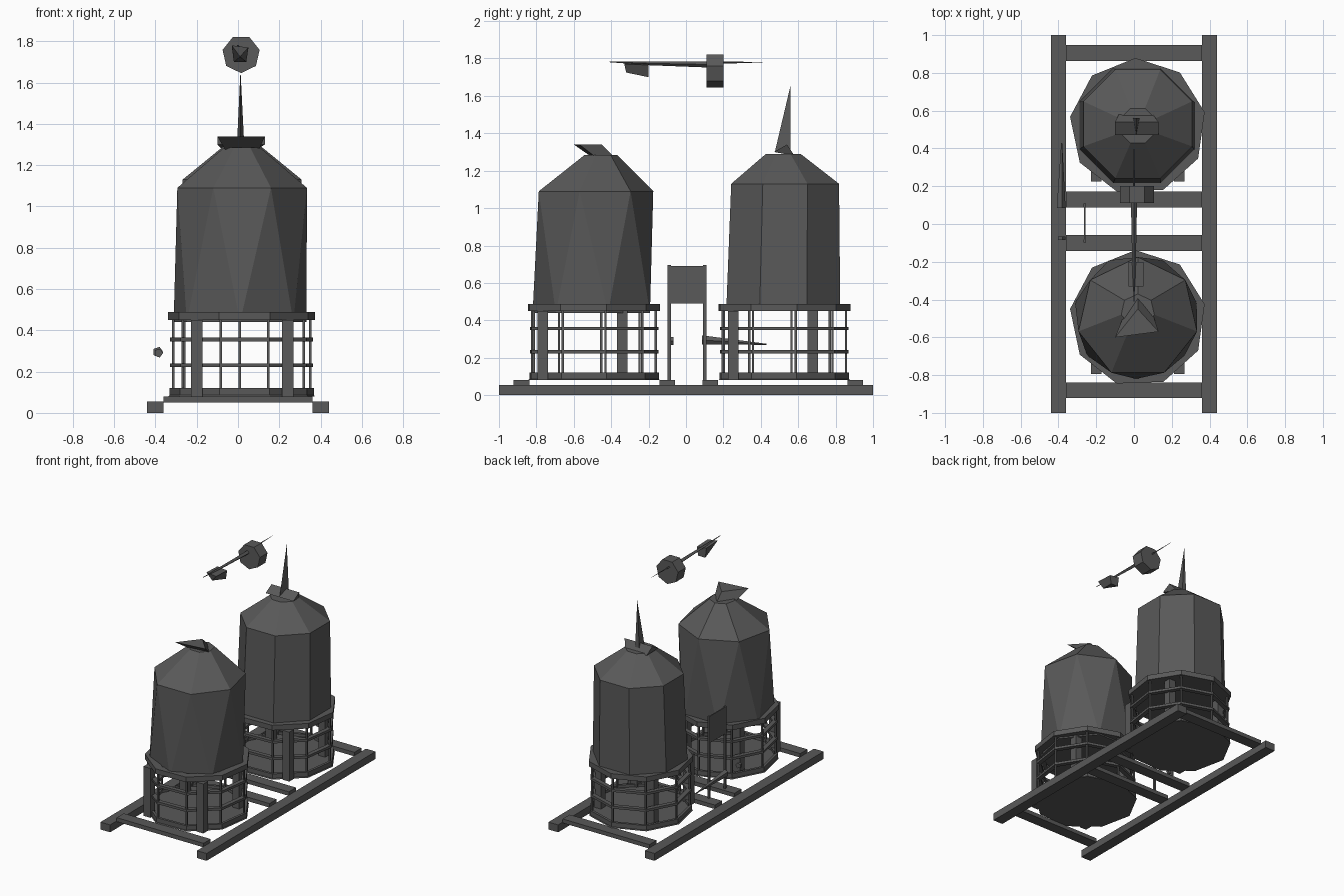
import bpy, math

mat = bpy.data.materials.new("dark_grey")
mat.diffuse_color = (0.1, 0.1, 0.1, 1)


def mesh(name, verts, faces):
    m = bpy.data.meshes.new(name)
    m.from_pydata(verts, [], faces)
    m.validate()
    m.materials.append(mat)
    ob = bpy.data.objects.new(name, m)
    bpy.context.collection.objects.link(ob)
    return ob


def box(name, x0, x1, y0, y1, z0, z1):
    v = [(x, y, z) for z in (z0, z1) for x, y in ((x0, y0), (x1, y0), (x1, y1), (x0, y1))]
    return mesh(name, v, [(3, 2, 1, 0), (4, 5, 6, 7), (0, 1, 5, 4),
                          (1, 2, 6, 5), (2, 3, 7, 6), (3, 0, 4, 7)])


def circle(cx, cy, r, z, n, turn=0.0):
    return [(cx + r * math.cos(2 * math.pi * (i + turn) / n),
             cy + r * math.sin(2 * math.pi * (i + turn) / n), z) for i in range(n)]


def loft(name, rings):
    # stacked loops of equal count, triangulated sides, capped ends
    n = len(rings[0])
    v = [p for r in rings for p in r]
    f = [tuple(reversed(range(n))), tuple(range(len(v) - n, len(v)))]
    for k in range(len(rings) - 1):
        for i in range(n):
            a, b = k * n + i, k * n + (i + 1) % n
            f += [(a, b, a + n), (b, b + n, a + n)]
    return mesh(name, v, f)


def hoop(name, cx, cy, r0, r1, z0, z1, n, turn=0.0):
    rings = [circle(cx, cy, r, z, n, turn) for r, z in ((r0, z0), (r1, z0), (r1, z1), (r0, z1))]
    v = [p for r in rings for p in r]
    f = []
    for k in range(4):
        for i in range(n):
            j = (i + 1) % n
            f.append((k * n + i, k * n + j, (k + 1) % 4 * n + j, (k + 1) % 4 * n + i))
    return mesh(name, v, f)


# skid frame
for s, side in ((-1, "left"), (1, "right")):
    box(side + "_rail", *sorted((s * 0.36, s * 0.44)), -1, 1, 0, 0.055)
for i, y in enumerate((-0.88, -0.1, 0.13, 0.905)):
    box(f"cross_beam_{i}", -0.36, 0.36, y - 0.042, y + 0.042, 0.05, 0.08)

# cages that carry the tanks
for tag, cy in (("front", -0.5), ("back", 0.517)):
    cx = 0.02
    loft(tag + "_base_plate", [circle(cx, cy, 0.36, 0.08, 9, 0.3),
                               circle(cx, cy, 0.345, 0.1, 9, 0.3)])
    hoop(tag + "_base_rim", cx, cy, 0.335, 0.355, 0.08, 0.12, 9, 0.3)
    hoop(tag + "_low_hoop", cx, cy, 0.318, 0.352, 0.222, 0.24, 9, 0.3)
    hoop(tag + "_mid_hoop", cx, cy, 0.318, 0.352, 0.347, 0.365, 9, 0.3)
    hoop(tag + "_top_rim", cx, cy, 0.305, 0.362, 0.45, 0.488, 9, 0.3)
    for i, (x, y, z) in enumerate(circle(cx, cy, 0.338, 0, 9, 0.3)):
        box(f"{tag}_cage_bar_{i}", x - 0.006, x + 0.006, y - 0.006, y + 0.006, 0.08, 0.46)
    for i, (dx, dy) in enumerate(((-0.22, -0.265), (0.22, -0.265), (-0.22, 0.16), (0.22, 0.16))):
        box(f"{tag}_leg_{i}", cx + dx - 0.028, cx + dx + 0.028,
            cy + dy - 0.028, cy + dy + 0.028, 0.08, 0.45)

# tanks with faceted walls and cone roofs; the front one is twisted
loft("front_tank", [circle(0.01, -0.49, 0.33, 0.44, 7, -1.75),
                    circle(0.02, -0.497, 0.322, 1.09, 7, -1.25),
                    circle(0.02, -0.46, 0.09, 1.285, 7, -1.25)])
loft("back_tank", [circle(0.015, 0.52, 0.33, 0.45, 8, 0.5),
                   circle(0.02, 0.53, 0.312, 1.13, 8, 0.5),
                   circle(0.02, 0.52, 0.1, 1.29, 8, 0.5)])

# roof hatches
mesh("front_hatch", [(-0.1, -0.6, 1.34), (0.13, -0.57, 1.34), (0.02, -0.45, 1.34),
                     (-0.06, -0.5, 1.27), (0.1, -0.48, 1.27), (0.02, -0.38, 1.27)],
     [(0, 1, 2), (5, 4, 3), (0, 3, 4, 1), (1, 4, 5, 2), (2, 5, 3, 0)])
mesh("back_hatch", [(-0.1, 0.47, 1.3), (0.13, 0.47, 1.3), (0.1, 0.58, 1.28), (-0.08, 0.58, 1.28),
                    (-0.1, 0.54, 1.34), (0.13, 0.54, 1.34)],
     [(0, 1, 5, 4), (1, 2, 5), (0, 4, 3), (2, 3, 4, 5), (0, 3, 2, 1)])

# thin spike on the back tank
mesh("spike", [(-0.005, 0.56, 1.3), (0.03, 0.56, 1.3), (0.012, 0.475, 1.3), (0.012, 0.56, 1.66)],
     [(0, 1, 3), (1, 2, 3), (2, 0, 3), (0, 2, 1)])


def along_y(cx, cz, r, y, n, turn=0.0):
    return [(p[0], y, p[1]) for p in circle(cx, cz, r, 0, n, turn)]


# floating overhead shaft with drum and end lug
loft("overhead_drum", [along_y(0.015, 1.738, 0.092, y, 7, 0.25) for y in (0.2, 0.11)])
loft("overhead_shaft", [along_y(0.0, z, r, y, 4) for y, z, r in
                        ((0.41, 1.78, 0.001), (0.2, 1.778, 0.006), (0.11, 1.768, 0.016),
                         (-0.2, 1.774, 0.01), (-0.41, 1.782, 0.002))])
mesh("overhead_lug", [(-0.03, -0.2, 1.775), (0.05, -0.2, 1.765), (0.04, -0.2, 1.7), (-0.02, -0.2, 1.7),
                      (-0.03, -0.33, 1.78), (0.05, -0.33, 1.77), (0.01, -0.32, 1.725)],
     [(0, 1, 2, 3), (0, 4, 5, 1), (1, 5, 6, 2), (2, 6, 3), (3, 6, 4, 0), (4, 6, 5)])

# control panel on two posts
box("control_panel", -0.265, -0.257, -0.1, 0.105, 0.49, 0.69)
for i, y in enumerate((-0.09, 0.1)):
    box(f"panel_post_{i}", -0.268, -0.254, y - 0.009, y + 0.009, 0.07, 0.695)

# side wedge and small stub
loft("side_wedge", [along_y(-0.388, 0.295, 0.026, 0.085, 5),
                    along_y(-0.383, 0.272, 0.003, 0.43, 5)])
loft("side_stub", [along_y(-0.385, 0.29, 0.022, y, 5) for y in (-0.067, -0.085)])
